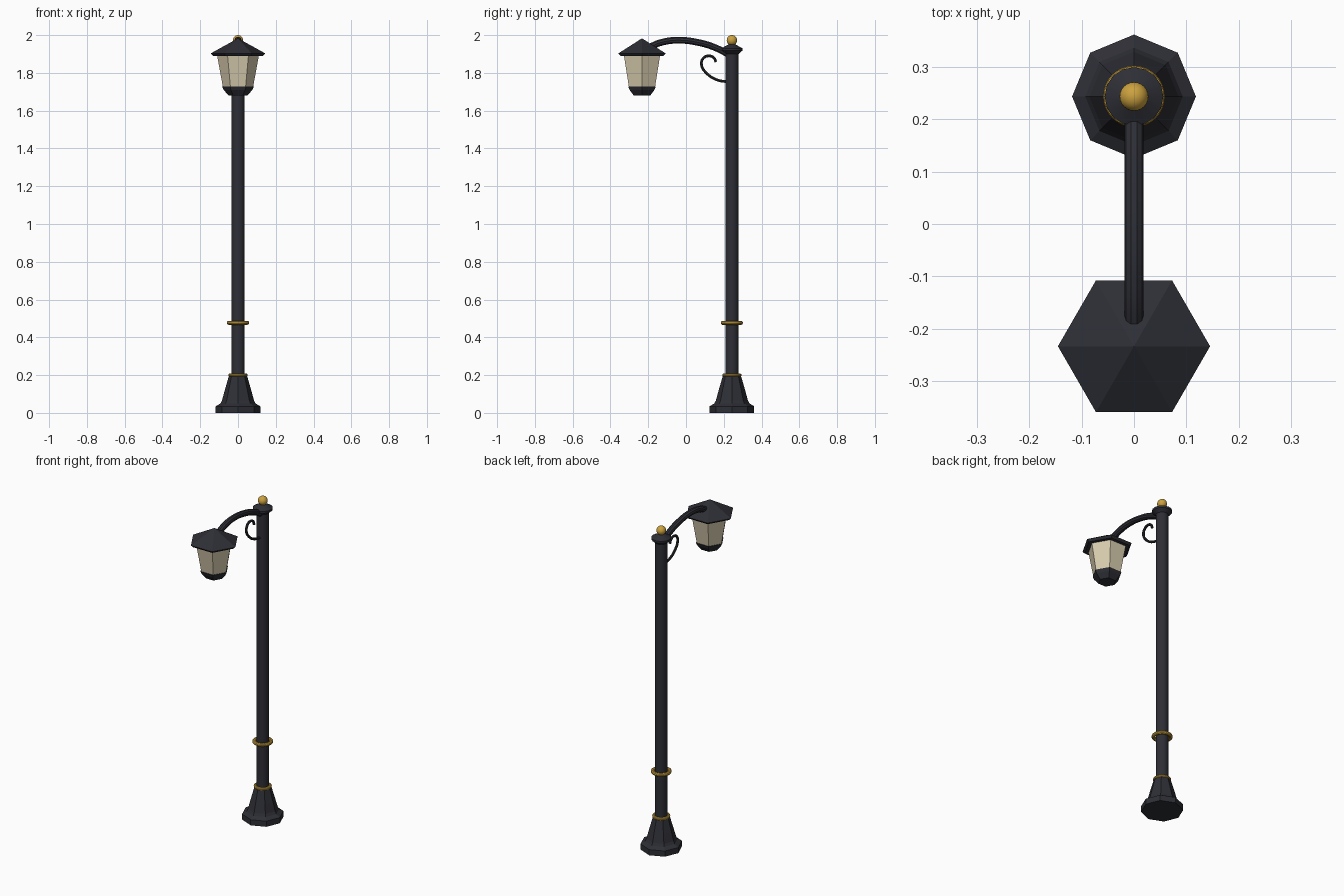
import bpy
import math
from mathutils import Vector

cube = bpy.data.objects.get("Cube")
if cube:
    bpy.data.objects.remove(cube, do_unlink=True)

POLE_Y = 0.243
LAMP_Y = -0.233


def material(name, rgb):
    mat = bpy.data.materials.new(name)
    mat.use_nodes = True
    mat.diffuse_color = (*rgb, 1)
    mat.node_tree.nodes["Principled BSDF"].inputs["Base Color"].default_value = (*rgb, 1)
    return mat


IRON = material("dark iron", (0.027, 0.028, 0.036))
GOLD = material("gold", (0.6, 0.36, 0.05))
GLASS = material("warm glass", (0.68, 0.6, 0.42))


def finish(obj, name, mat, smooth):
    obj.name = name
    obj.data.materials.append(mat)
    if smooth:
        bpy.ops.object.select_all(action="DESELECT")
        obj.select_set(True)
        bpy.context.view_layer.objects.active = obj
        bpy.ops.object.shade_smooth_by_angle(angle=math.radians(35))
    return obj


def lathe(name, profile, y, sides, mat, smooth=False):
    """Stack rings of (radius, height) around a vertical axis; radius 0 makes a tip."""
    verts, faces, rings = [], [], []
    for r, z in profile:
        count = sides if r > 0 else 1
        rings.append([len(verts) + i for i in range(count)])
        for i in range(count):
            a = math.tau * i / sides
            verts.append((r * math.cos(a), y + r * math.sin(a), z))
    for low, high in zip(rings, rings[1:]):
        for i in range(sides):
            j = (i + 1) % sides
            if len(high) == 1:
                faces.append((low[i], low[j], high[0]))
            else:
                faces.append((low[i], low[j], high[j], high[i]))
    faces.append(rings[0][::-1])
    if len(rings[-1]) > 1:
        faces.append(rings[-1])
    mesh = bpy.data.meshes.new(name)
    mesh.from_pydata(verts, [], faces)
    obj = bpy.data.objects.new(name, mesh)
    bpy.context.collection.objects.link(obj)
    return finish(obj, name, mat, smooth)


def ring(name, major, minor, z):
    bpy.ops.mesh.primitive_torus_add(location=(0, POLE_Y, z), major_radius=major,
                                     minor_radius=minor, major_segments=32, minor_segments=10)
    return finish(bpy.context.object, name, GOLD, True)


def tube(name, points, radius):
    """Sweep a round tube along a smooth path of (y, z) points."""
    curve = bpy.data.curves.new(name, "CURVE")
    curve.dimensions = "3D"
    curve.bevel_depth = radius
    curve.bevel_resolution = 3
    curve.use_fill_caps = True
    spline = curve.splines.new("BEZIER")
    spline.bezier_points.add(len(points) - 1)
    spline.resolution_u = 6
    for point, (y, z) in zip(spline.bezier_points, points):
        point.co = Vector((0, y, z))
        point.handle_left_type = point.handle_right_type = "AUTO"
    obj = bpy.data.objects.new(name, curve)
    bpy.context.collection.objects.link(obj)
    bpy.ops.object.select_all(action="DESELECT")
    obj.select_set(True)
    bpy.context.view_layer.objects.active = obj
    bpy.ops.object.convert(target="MESH")
    return finish(bpy.context.object, name, IRON, True)


# Post: octagonal foot, round shaft and cap
lathe("base", [(0.118, 0), (0.118, 0.035), (0.093, 0.05), (0.085, 0.065), (0.07, 0.12),
               (0.047, 0.2)], POLE_Y, 8, IRON)
lathe("pole", [(0.035, 0.18), (0.035, 1.92)], POLE_Y, 16, IRON, True)
lathe("pole_cap", [(0.035, 1.9), (0.056, 1.918), (0.056, 1.93), (0.025, 1.947),
                   (0.012, 1.955)], POLE_Y, 16, IRON, True)

# Gold trim
ring("lower_ring", 0.042, 0.009, 0.2)
ring("upper_ring", 0.048, 0.011, 0.477)
bpy.ops.mesh.primitive_uv_sphere_add(radius=0.0275, location=(0, POLE_Y, 1.9725),
                                     segments=24, ring_count=14)
finish(bpy.context.object, "finial", GOLD, True)

# Arm and its scroll bracket
tube("arm", [(0.243, 1.888), (0.154, 1.934), (0.06, 1.962), (-0.04, 1.973), (-0.12, 1.964),
             (-0.18, 1.942), (-0.215, 1.92)], 0.0185)
tube("scroll", [(0.225, 1.752), (0.165, 1.763), (0.11, 1.797), (0.082, 1.843), (0.092, 1.878),
                (0.122, 1.89), (0.148, 1.879), (0.158, 1.857)], 0.0075)

# Hexagonal lantern
lathe("lantern_roof", [(0.132, 1.89), (0.145, 1.903), (0, 1.983)], LAMP_Y, 6, IRON)
lathe("lantern_glass", [(0.079, 1.72), (0.111, 1.895)], LAMP_Y, 6, GLASS)
lathe("lantern_bottom", [(0.05, 1.68), (0.076, 1.71), (0.085, 1.729)], LAMP_Y, 6, IRON)
